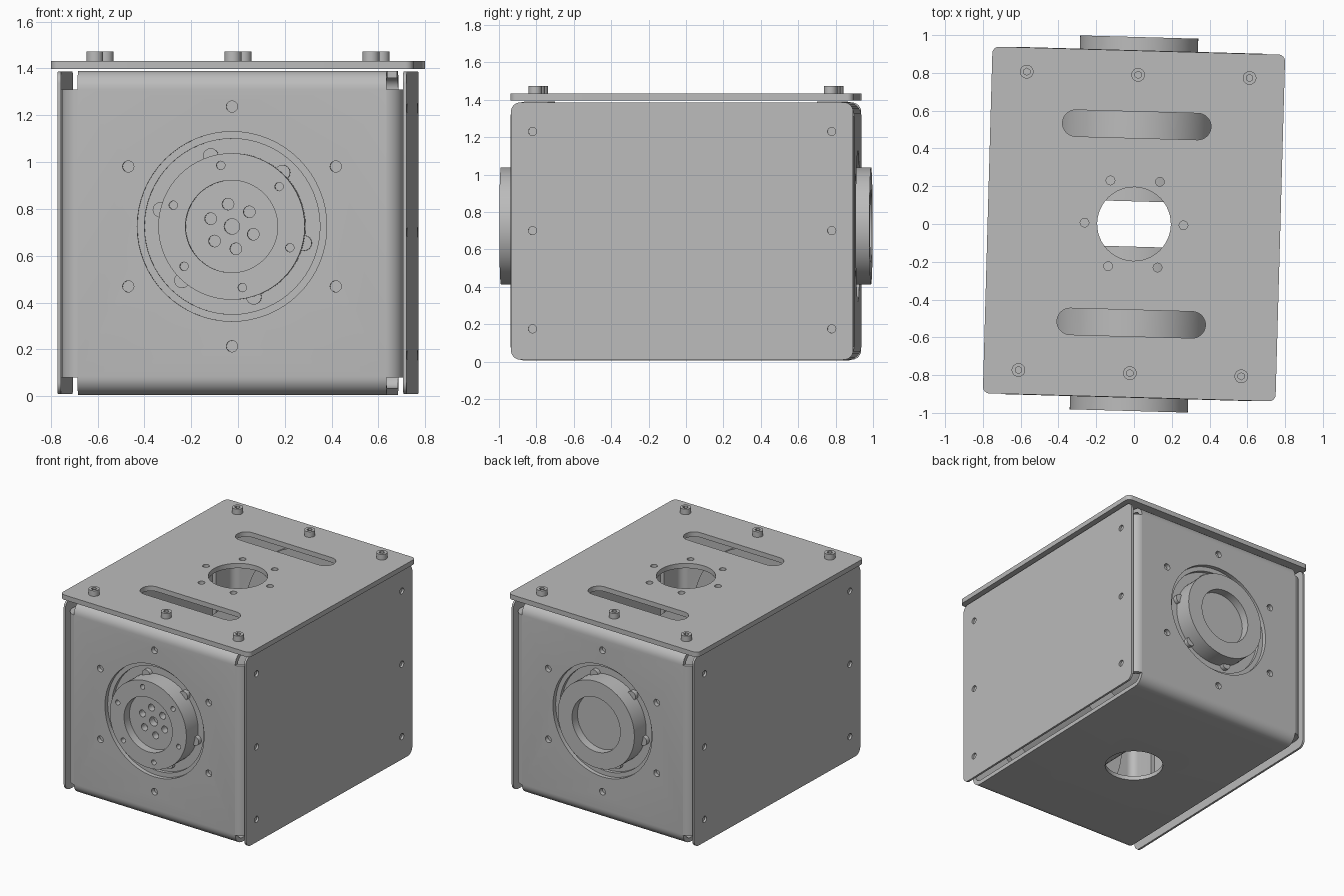
import bpy, bmesh, math
from math import cos, sin, pi, radians
from mathutils import Matrix, Vector

if "Cube" in bpy.data.objects:
    bpy.data.objects.remove(bpy.data.objects["Cube"])

grey = bpy.data.materials.new("machined_grey")
grey.use_nodes = True
grey.diffuse_color = (0.5, 0.5, 0.5, 1)
grey.node_tree.nodes["Principled BSDF"].inputs["Base Color"].default_value = (0.5, 0.5, 0.5, 1)

AXIS_Z = 0.725
parts = []


def make(name, bm):
    bmesh.ops.recalc_face_normals(bm, faces=bm.faces)
    mesh = bpy.data.meshes.new(name)
    bm.to_mesh(mesh)
    bm.free()
    mesh.materials.append(grey)
    obj = bpy.data.objects.new(name, mesh)
    bpy.context.collection.objects.link(obj)
    parts.append(obj)
    return obj


def apply_modifiers(obj):
    graph = bpy.context.evaluated_depsgraph_get()
    mesh = bpy.data.meshes.new_from_object(obj.evaluated_get(graph))
    obj.modifiers.clear()
    obj.data = mesh


def add_cylinder(bm, centre, radius, length, axis="Z", sides=24):
    turn = {"X": Matrix.Rotation(pi / 2, 4, "Y"), "Y": Matrix.Rotation(pi / 2, 4, "X"),
            "Z": Matrix.Identity(4)}[axis]
    bmesh.ops.create_cone(bm, cap_ends=True, segments=sides, radius1=radius, radius2=radius,
                          depth=length, matrix=Matrix.Translation(centre) @ turn)


def add_prism(bm, outline, z0, z1):
    face = bm.faces.new([bm.verts.new((x, y, z0)) for x, y in outline])
    out = bmesh.ops.extrude_face_region(bm, geom=[face])
    bmesh.ops.translate(bm, vec=(0, 0, z1 - z0),
                        verts=[v for v in out["geom"] if isinstance(v, bmesh.types.BMVert)])


def cut(obj, bm):
    tool = make("cutter", bm)
    parts.remove(tool)
    mod = obj.modifiers.new("holes", "BOOLEAN")
    mod.operation, mod.solver, mod.object = "DIFFERENCE", "EXACT", tool
    apply_modifiers(obj)
    bpy.data.objects.remove(tool)


def arc(cx, cy, r, a0, a1, n=8):
    return [(cx + r * cos(radians(a0 + (a1 - a0) * i / n)),
             cy + r * sin(radians(a0 + (a1 - a0) * i / n))) for i in range(n + 1)]


def rounded_rect(hx, hy, r, cx=0, cy=0):
    pts = []
    for k, (sx, sy) in enumerate(((1, 1), (-1, 1), (-1, -1), (1, -1))):
        pts += arc(cx + sx * (hx - r), cy + sy * (hy - r), r, 90 * k, 90 * k + 90)
    return pts


def ring(radius, start, count=6):
    return [(radius * cos(radians(start + 360 / count * i)),
             radius * sin(radians(start + 360 / count * i))) for i in range(count)]


def thick_strip(path, thickness):
    """Closed outline of a sheet following the path, thickened to its left."""
    inner = []
    for i, p in enumerate(path):
        a, b = Vector(path[max(i - 1, 0)]), Vector(path[min(i + 1, len(path) - 1)])
        d = (b - a).normalized()
        inner.append((p[0] - d.y * thickness, p[1] + d.x * thickness))
    return path + inner[::-1]


# Folded body: top lips, front, floor and back in one bent sheet
half = [(-0.72, 1.39)] + arc(-0.84, 1.31, 0.08, 90, 180) + arc(-0.84, 0.085, 0.08, 180, 270)
path = half + [(-y, z) for y, z in reversed(half)]
bm = bmesh.new()
add_prism(bm, thick_strip(path, 0.03), -0.66, 0.66)
bm.transform(Matrix(((0, 0, 1, 0), (1, 0, 0, 0), (0, 1, 0, 0), (0, 0, 0, 1))))
body = make("folded_body", bm)
bm = bmesh.new()
add_cylinder(bm, (0, 0, AXIS_Z), 0.405, 2.4, "Y", 64)
for x, z in ring(0.512, 30):
    add_cylinder(bm, (x, 0, AXIS_Z + z), 0.024, 2.4, "Y", 20)
cut(body, bm)
bm = bmesh.new()
add_cylinder(bm, (0, 0, 0), 0.195, 0.2, "Z", 48)
cut(body, bm)

# Side lips bent from the front and back walls
for sy, end in ((-1, "front"), (1, "back")):
    for sx, side in ((-1, "right"), (1, "left")):
        lip = arc(0.65, -0.84, 0.08, -90, 0) + [(0.73, -0.70)]
        outline = [(x * sx, -y * sy) for x, y in thick_strip([(0.65, -0.92)] + lip[1:], 0.03)]
        bm = bmesh.new()
        add_prism(bm, outline, 0.08, 1.31)
        make(f"{end}_{side}_lip", bm)

# Side plates with screw holes
for sx, side in ((-1, "right"), (1, "left")):
    bm = bmesh.new()
    add_prism(bm, rounded_rect(0.915, 0.688, 0.05, 0, 0.698), 0.731, 0.746)
    bm.transform(Matrix(((0, 0, sx, 0), (1, 0, 0, 0), (0, 1, 0, 0), (0, 0, 0, 1))))
    plate = make(f"{side}_side_plate", bm)
    bm = bmesh.new()
    for y in (-0.8, 0.8):
        for z in (0.175, 0.70, 1.23):
            add_cylinder(bm, (sx * 0.74, y, z), 0.022, 0.1, "X", 16)
    cut(plate, bm)

# Top plate with centre opening, slots and small holes
bm = bmesh.new()
add_prism(bm, rounded_rect(0.775, 0.918, 0.035), 1.397, 1.432)
top = make("top_plate", bm)
bm = bmesh.new()
add_cylinder(bm, (0, 0, 1.41), 0.195, 0.2, "Z", 48)
for y in (-0.525, 0.525):
    add_prism(bm, rounded_rect(0.393, 0.07, 0.069, 0, y), 1.3, 1.5)
for x, y in ring(0.262, 0):
    add_cylinder(bm, (x, y, 1.41), 0.023, 0.2, "Z", 20)
cut(top, bm)

# Socket screws on the top plate
for i, x in enumerate((-0.59, 0, 0.59)):
    for y, end in ((-0.79, "front"), (0.79, "back")):
        bm = bmesh.new()
        add_cylinder(bm, (x, y, 1.45), 0.036, 0.044)
        screw = make(f"{end}_top_screw_{i + 1}", bm)
        bm = bmesh.new()
        add_cylinder(bm, (x, y, 1.47), 0.019, 0.05, "Z", 6)
        cut(screw, bm)

# Drive units: turned flange, recessed output disc and round housing
profile = [(0, 0.93), (0.197, 0.93), (0.197, 0.99), (0.313, 0.99), (0.313, 0.86), (0.375, 0.86),
           (0.375, 0.885), (0.57, 0.885), (0.57, 0.85), (0.42, 0.85), (0.42, 0.12), (0, 0.12)]
for name, turn in (("front", 0), ("back", pi)):
    flip = Matrix.Rotation(turn, 4, "Z")
    bm = bmesh.new()
    verts = [bm.verts.new((r, -y, AXIS_Z)) for r, y in profile]
    edges = [bm.edges.new(pair) for pair in zip(verts, verts[1:])]
    bmesh.ops.spin(bm, geom=verts + edges, cent=(0, 0, AXIS_Z), axis=(0, 1, 0),
                   angle=2 * pi, steps=64)
    bmesh.ops.remove_doubles(bm, verts=bm.verts, dist=0.0005)
    bm.transform(flip)
    drive = make(f"{name}_drive_unit", bm)
    bm = bmesh.new()
    add_cylinder(bm, (0, -0.93, AXIS_Z), 0.033, 0.1, "Y")
    for x, z in ring(0.097, 40):
        add_cylinder(bm, (x, -0.93, AXIS_Z + z), 0.025, 0.1, "Y", 16)
    for x, z in ring(0.265, 40):
        add_cylinder(bm, (x, -0.99, AXIS_Z + z), 0.018, 0.1, "Y", 16)
    bm.transform(flip)
    cut(drive, bm)
    bm = bmesh.new()
    for x, z in ring(0.315, 47):
        add_cylinder(bm, (x, -0.865, AXIS_Z + z), 0.033, 0.05, "Y", 16)
    bm.transform(flip)
    make(f"{name}_flange_bolts", bm)

# The whole unit stands slightly turned
for obj in parts:
    obj.data.transform(Matrix.Rotation(radians(-1.6), 4, "Z"))
    bpy.ops.object.select_all(action="DESELECT")
    obj.select_set(True)
    bpy.context.view_layer.objects.active = obj
    bpy.ops.object.shade_smooth_by_angle(angle=radians(30))
